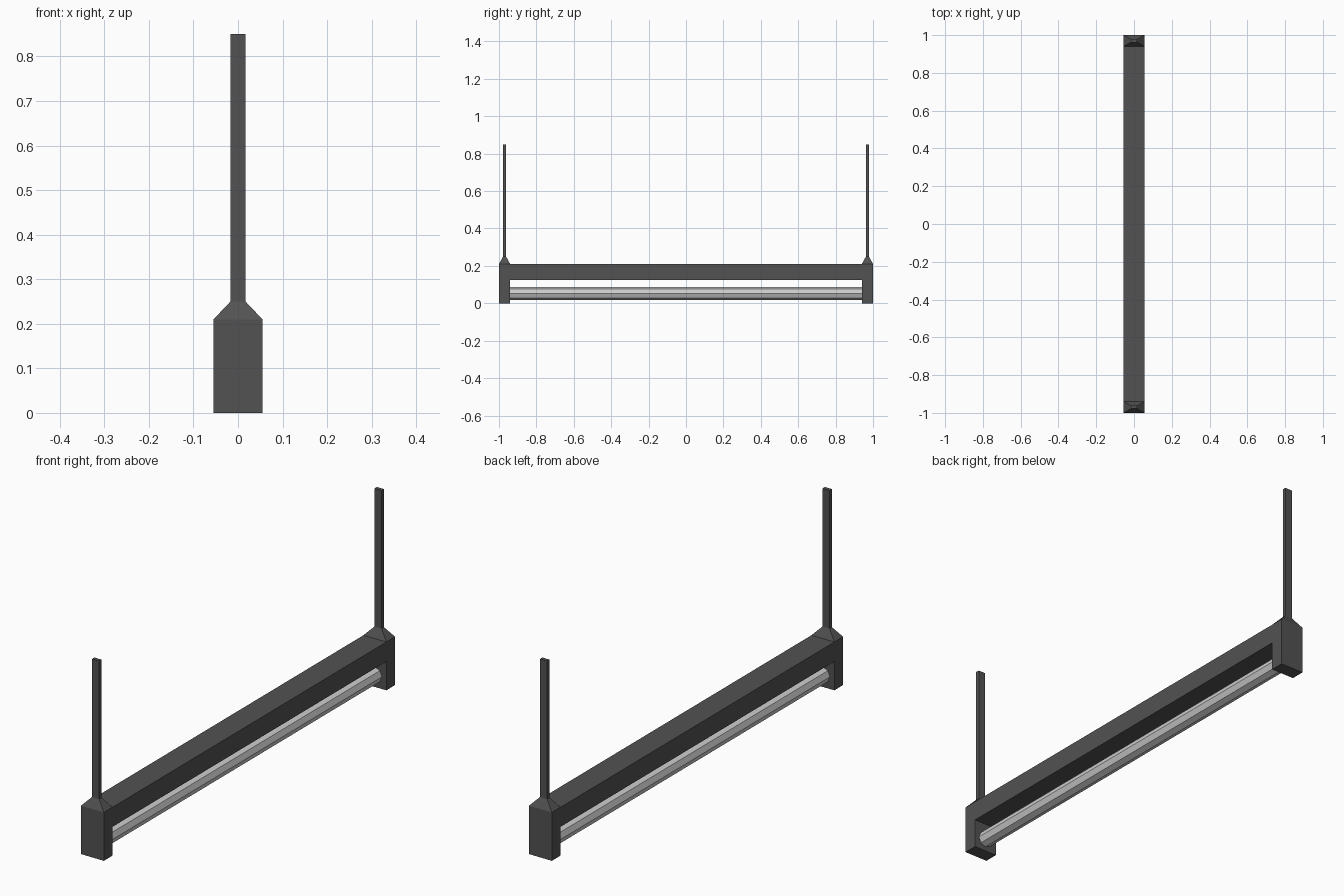
import bpy, bmesh, math
from mathutils import Matrix

if "Cube" in bpy.data.objects:
    bpy.data.objects.remove(bpy.data.objects["Cube"])


def make_object(name, bm, mat):
    bmesh.ops.recalc_face_normals(bm, faces=bm.faces)
    me = bpy.data.meshes.new(name)
    bm.to_mesh(me)
    bm.free()
    ob = bpy.data.objects.new(name, me)
    bpy.context.collection.objects.link(ob)
    me.materials.append(mat)
    return ob


def material(name, v):
    m = bpy.data.materials.new(name)
    m.diffuse_color = (v, v, v, 1)
    m.use_nodes = True
    m.node_tree.nodes["Principled BSDF"].inputs["Base Color"].default_value = m.diffuse_color
    return m


dark = material("dark_metal", 0.085)
light = material("tube_grey", 0.6)

W = 0.055       # half width of the housing
CAP = 0.94      # inner face of the end caps

# Housing: bar with downturned end caps, one side profile extruded across x
profile = [(-1, 0), (-CAP, 0), (-CAP, 0.125), (CAP, 0.125),
           (CAP, 0), (1, 0), (1, 0.21), (-1, 0.21)]
bm = bmesh.new()
face = bm.faces.new([bm.verts.new((-W, y, z)) for y, z in profile])
ext = bmesh.ops.extrude_face_region(bm, geom=[face])
bmesh.ops.translate(bm, vec=(2 * W, 0, 0),
                    verts=[v for v in ext["geom"] if isinstance(v, bmesh.types.BMVert)])
make_object("housing", bm, dark)

# Hangers: tapered base rising into a flat rod, lofted through rectangles
sections = [(W, 0.03, 0.21), (0.017, 0.008, 0.25), (0.017, 0.008, 0.85)]
for side, label in ((-1, "front"), (1, "back")):
    bm = bmesh.new()
    rings = [[bm.verts.new((sx * hx, side * 0.97 + sy * hy, z))
              for sx, sy in ((-1, -1), (1, -1), (1, 1), (-1, 1))]
             for hx, hy, z in sections]
    for a, b in zip(rings, rings[1:]):
        for i in range(4):
            j = (i + 1) % 4
            bm.faces.new((a[i], a[j], b[j], b[i]))
    bm.faces.new(rings[0])
    bm.faces.new(rings[-1])
    make_object(label + "_hanger", bm, dark)

# Light tube: eight-sided, running between the end caps
bm = bmesh.new()
bmesh.ops.create_cone(bm, cap_ends=True, segments=8, radius1=0.034, radius2=0.034,
                      depth=2 * CAP,
                      matrix=Matrix.Translation((0, 0, 0.053)) @ Matrix.Rotation(math.pi / 2, 4, 'X'))
make_object("light_tube", bm, light)
